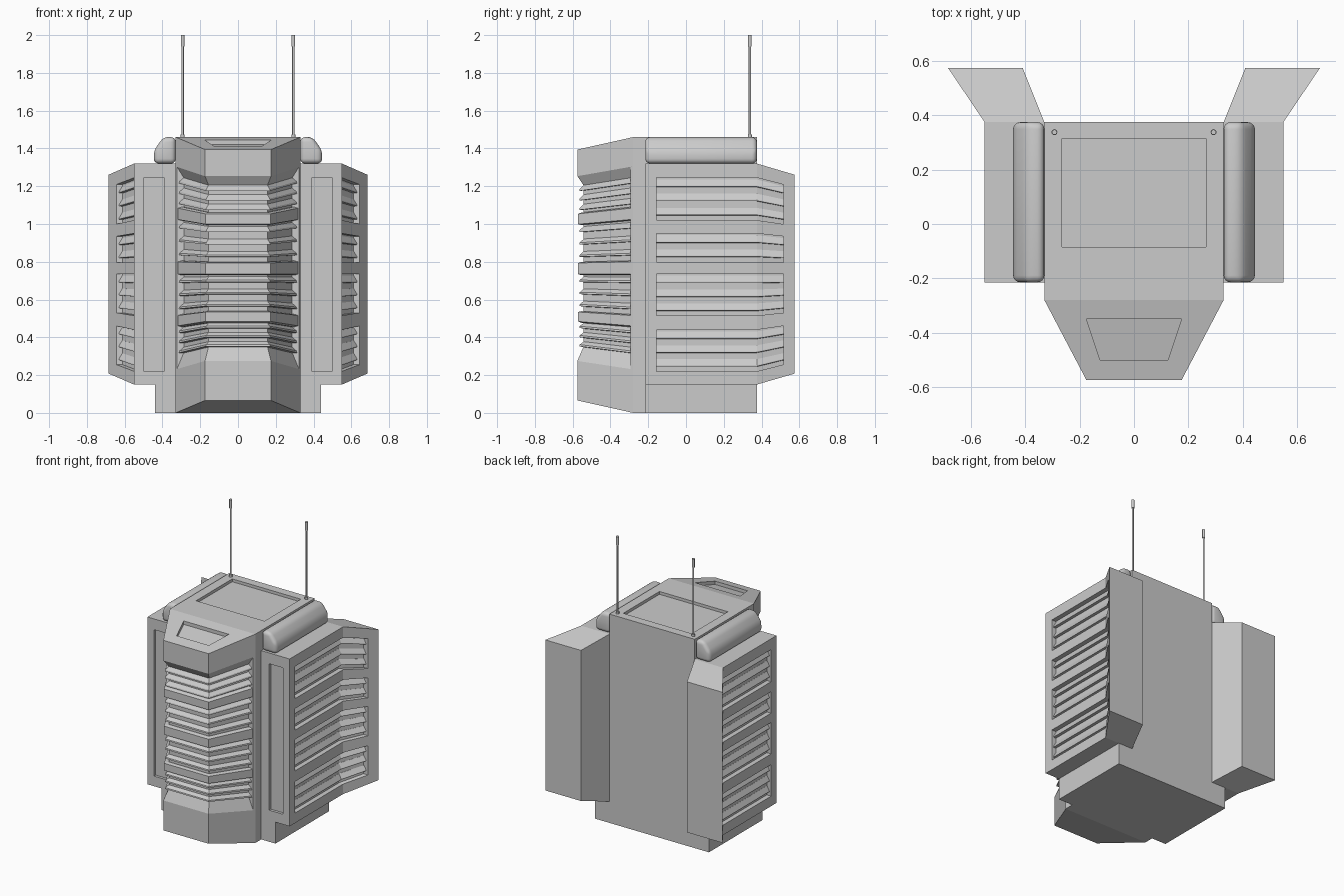
import bpy, bmesh, math
from mathutils import Matrix

if "Cube" in bpy.data.objects:
    bpy.data.objects.remove(bpy.data.objects["Cube"])

MID = 0.73      # height about which the nose and rear fins taper
INSET = 0.033   # depth of the louvred recesses


def taper(y, z):
    k = 1 - 0.09 * max(0, (-0.28 - y) / 0.295) - 0.1 * max(0, (y - 0.375) / 0.2)
    return MID + (z - MID) * k


def loft(name, rings, side=1):
    """Solid from (z, plan points) rings; the ends are split into quads."""
    bm = bmesh.new()
    vs = [[bm.verts.new((x * side, y, taper(y, z))) for x, y in pts] for z, pts in rings]
    n = len(vs[0])
    for a, b in zip(vs, vs[1:]):
        for i in range(n):
            j = (i + 1) % n
            bm.faces.new((a[i], a[j], b[j], b[i]))
    for ring in (vs[0], vs[-1]):
        for i in range(n // 2 - 1):
            bm.faces.new((ring[i], ring[i + 1], ring[n - 2 - i], ring[n - 1 - i]))
    bmesh.ops.recalc_face_normals(bm, faces=bm.faces)
    me = bpy.data.meshes.new(name)
    bm.to_mesh(me)
    bm.free()
    ob = bpy.data.objects.new(name, me)
    bpy.context.collection.objects.link(ob)
    return ob


def rect(x0, x1, y0, y1):
    return [(x0, y0), (x1, y0), (x1, y1), (x0, y1)]


def prism(name, pts, z0, z1, side=1):
    return loft(name, [(z0, pts), (z1, pts)], side)


def activate(ob):
    bpy.ops.object.select_all(action='DESELECT')
    ob.select_set(True)
    bpy.context.view_layer.objects.active = ob


def cut(ob, cutter):
    m = ob.modifiers.new("cut", 'BOOLEAN')
    m.operation, m.solver, m.object = 'DIFFERENCE', 'EXACT', cutter
    activate(ob)
    bpy.ops.object.modifier_apply(modifier=m.name)
    bpy.data.objects.remove(cutter)


def nose_plan(d):
    """Nose outline moved inwards by d."""
    fx, bx = 0.175 - 0.604 * d, 0.33 - d / 0.886
    return [(-fx, -0.575 + d), (-bx, -0.28), (bx, -0.28), (fx, -0.575 + d)]


def side_strip(inner, outer, y0, y1):
    """Strip following the outer wall of a side pod, bent at the rear fin."""
    path = [(0.55 + 0.675 * max(0, y - 0.375), y) for y in (y0, 0.375, y1)]
    return [(x + outer, y) for x, y in path] + [(x + inner, y) for x, y in reversed(path)]


# Central body with roof panel recess, and the wider foot
core = prism("core_body", rect(-0.33, 0.33, -0.28, 0.375), 0, 1.46)
cut(core, prism("cutter", rect(-0.265, 0.265, -0.085, 0.315), 1.44, 1.6))
prism("foot_block", rect(-0.44, 0.44, -0.215, 0.375), 0, 0.16)

# Tapered nose with a sunken middle and a top recess
full, sunk = nose_plan(0), nose_plan(INSET)
nose = loft("nose", [(0, full), (0.23, full), (0.32, sunk), (1.245, sunk),
                     (1.305, full), (1.46, full)])
cut(nose, prism("cutter", [(-0.125, -0.5), (-0.175, -0.35), (0.175, -0.35), (0.125, -0.5)],
                1.435, 1.6))

# Nose bands, corner frames and louvres
for z0, z1 in ((0.46, 0.515), (0.735, 0.80), (1.025, 1.085)):
    loft("nose_band", [(z0 - 0.006, nose_plan(0.022)), (z0, nose_plan(0.004)),
                       (z1, nose_plan(0.004)), (z1 + 0.006, nose_plan(0.022))])
for s in (1, -1):
    prism("nose_corner_frame", [(0.28, -0.293), (0.323, -0.293), (0.33, -0.28), (0.28, -0.28)],
          0.23, 1.31, s)
for z0, z1 in ((0.30, 0.46), (0.525, 0.735), (0.81, 1.025), (1.09, 1.255)):
    for i in range(3):
        z = z0 + (z1 - z0) * (i + 0.5) / 3
        loft("nose_louvre", [(z - 0.012, sunk), (z - 0.01, nose_plan(0.01)),
                             (z, nose_plan(0.012)), (z + 0.02, sunk)])

# Side pods with rear fins, window recesses and louvres
pod_plan = [(0.55, -0.215), (0.55, 0.375), (0.685, 0.575),
            (0.41, 0.575), (0.33, 0.375), (0.33, -0.215)]
windows = ((0.22, 0.44, 3), (0.515, 0.735, 3), (0.80, 0.95, 2), (1.02, 1.245, 3))
for s in (1, -1):
    pod = prism("side_pod", pod_plan, 0.15, 1.32, s)
    cut(pod, prism("cutter", rect(0.39, 0.50, -0.3, -0.195), 0.22, 1.245, s))
    for z0, z1, count in windows:
        cut(pod, prism("cutter", side_strip(-INSET, 0.06, -0.155, 0.515), z0, z1, s))
        for i in range(count):
            z = z0 + (z1 - z0) * (i + 0.5) / count
            rings = [(z + dz, side_strip(-0.045, out, -0.155, 0.515))
                     for dz, out in ((-0.012, -0.032), (-0.01, -0.014), (-0.004, -0.014),
                                     (0.028, -0.032))]
            loft("side_louvre", rings, s)

    # Rounded shoulder roll
    roll = loft("shoulder_roll", [(1.32, rect(0.33, 0.445, -0.215, 0.375)),
                                  (1.39, rect(0.33, 0.445, -0.215, 0.375)),
                                  (1.46, rect(0.33, 0.395, -0.215, 0.375))], s)
    bev = roll.modifiers.new("round", 'BEVEL')
    bev.width, bev.segments, bev.limit_method = 0.026, 4, 'ANGLE'
    activate(roll)
    bpy.ops.object.modifier_apply(modifier="round")
    bpy.ops.object.shade_smooth_by_angle(angle=math.radians(40))

    # Antenna: collar, rod and thicker tip
    for name, r, z0, z1 in (("antenna_collar", 0.011, 1.45, 1.475),
                            ("antenna_rod", 0.006, 1.45, 1.95),
                            ("antenna_tip", 0.0095, 1.94, 2.0)):
        bpy.ops.mesh.primitive_cylinder_add(vertices=12, radius=r, depth=z1 - z0,
                                            location=(0.293 * s, 0.338, (z0 + z1) / 2))
        bpy.context.object.name = name
        bpy.ops.object.shade_smooth_by_angle(angle=math.radians(40))
